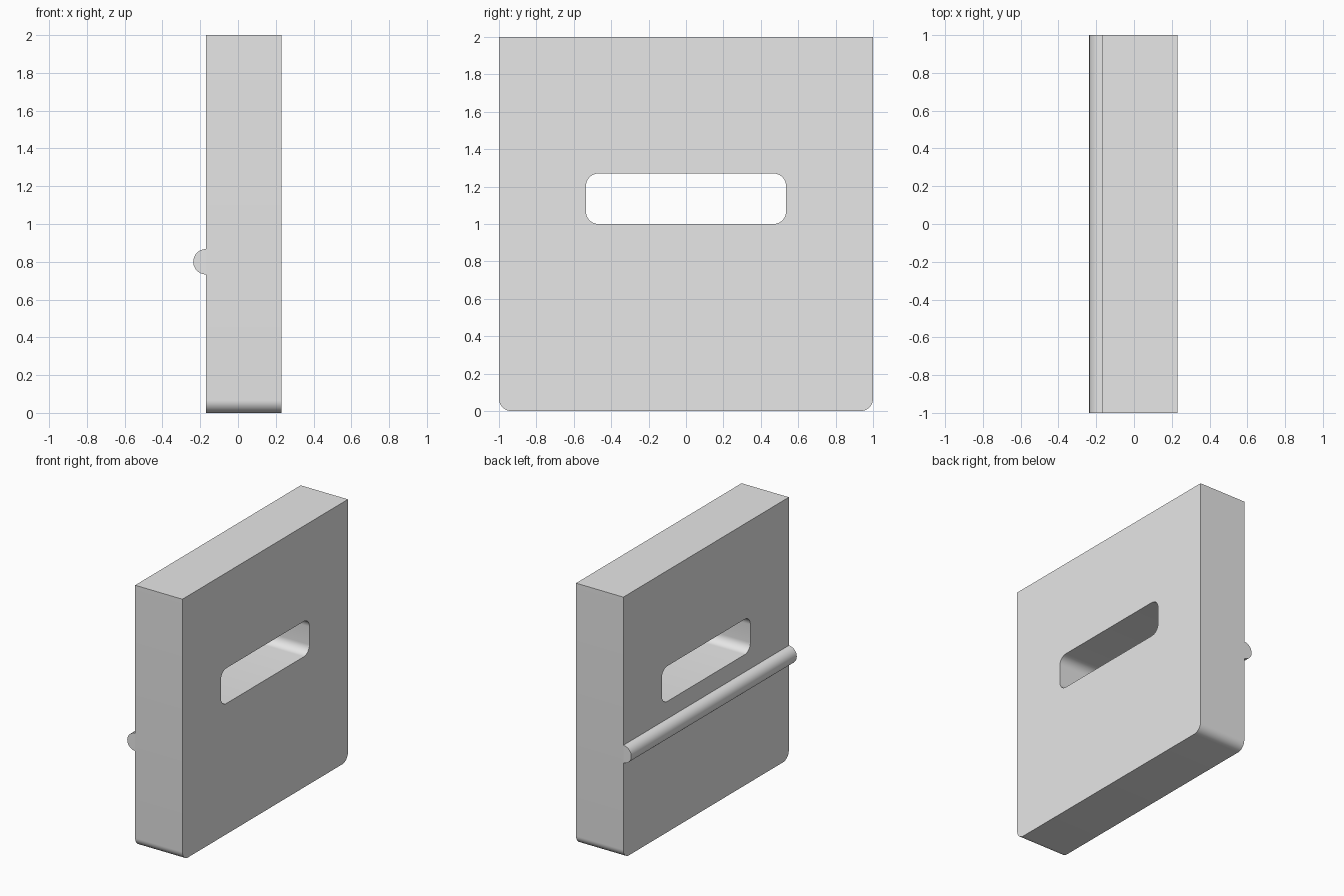
import bpy, bmesh
from math import sin, cos, pi, radians
from mathutils import Vector

cube = bpy.data.objects.get("Cube")
if cube:
    bpy.data.objects.remove(cube)

GREY = (0.8, 0.8, 0.8, 1)
grey = bpy.data.materials.new("plain grey")
grey.use_nodes = True
grey.diffuse_color = GREY
grey.node_tree.nodes["Principled BSDF"].inputs["Base Color"].default_value = GREY

RADIUS = 0.067          # shared by the rounded corners and the ridge
BACK, FACE = -0.17, 0.23


def arc(cy, cz, start, end, steps):
    """Points of an arc in the y-z plane."""
    angles = [start + (end - start) * i / steps for i in range(steps + 1)]
    return [(cy + RADIUS * cos(a), cz + RADIUS * sin(a)) for a in angles]


def rounded_rect(half, low, high, round_top):
    """Outline with rounded lower corners and optionally rounded upper ones."""
    y, b, t = half - RADIUS, low + RADIUS, high - RADIUS
    pts = arc(-y, b, pi, 1.5 * pi, 10) + arc(y, b, 1.5 * pi, 2 * pi, 10)
    if round_top:
        return pts + arc(y, t, 0, pi / 2, 10) + arc(-y, t, pi / 2, pi, 10)
    return pts + [(half, high), (-half, high)]


def extruded(name, loops, offset):
    """Fill closed loops, treating inner ones as holes, and extrude."""
    bm = bmesh.new()
    edges = []
    for loop in loops:
        verts = [bm.verts.new(p) for p in loop]
        edges += [bm.edges.new((v, verts[i - 1])) for i, v in enumerate(verts)]
    bmesh.ops.triangle_fill(bm, edges=edges, use_beauty=True)
    result = bmesh.ops.extrude_face_region(bm, geom=bm.faces[:], use_keep_orig=True)
    moved = [g for g in result["geom"] if isinstance(g, bmesh.types.BMVert)]
    bmesh.ops.translate(bm, verts=moved, vec=Vector(offset))
    bmesh.ops.recalc_face_normals(bm, faces=bm.faces[:])
    mesh = bpy.data.meshes.new(name)
    bm.to_mesh(mesh)
    bm.free()
    mesh.materials.append(grey)
    obj = bpy.data.objects.new(name, mesh)
    bpy.context.collection.objects.link(obj)
    bpy.ops.object.select_all(action="DESELECT")
    obj.select_set(True)
    bpy.context.view_layer.objects.active = obj
    bpy.ops.object.shade_smooth_by_angle(angle=radians(30))


# Slab with rounded lower corners and a through slot
outline = rounded_rect(1, 0, 2, False)
slot = rounded_rect(0.535, 1.0, 1.27, True)
extruded("slotted_slab", [[(BACK, y, z) for y, z in loop] for loop in (outline, slot)],
         (FACE - BACK, 0, 0))

# Half-round ridge running across the back of the slab
half_round = arc(BACK, 0.8, pi / 2, 1.5 * pi, 24)
extruded("half_round_ridge", [[(x, -1, z) for x, z in half_round]], (0, 2, 0))
